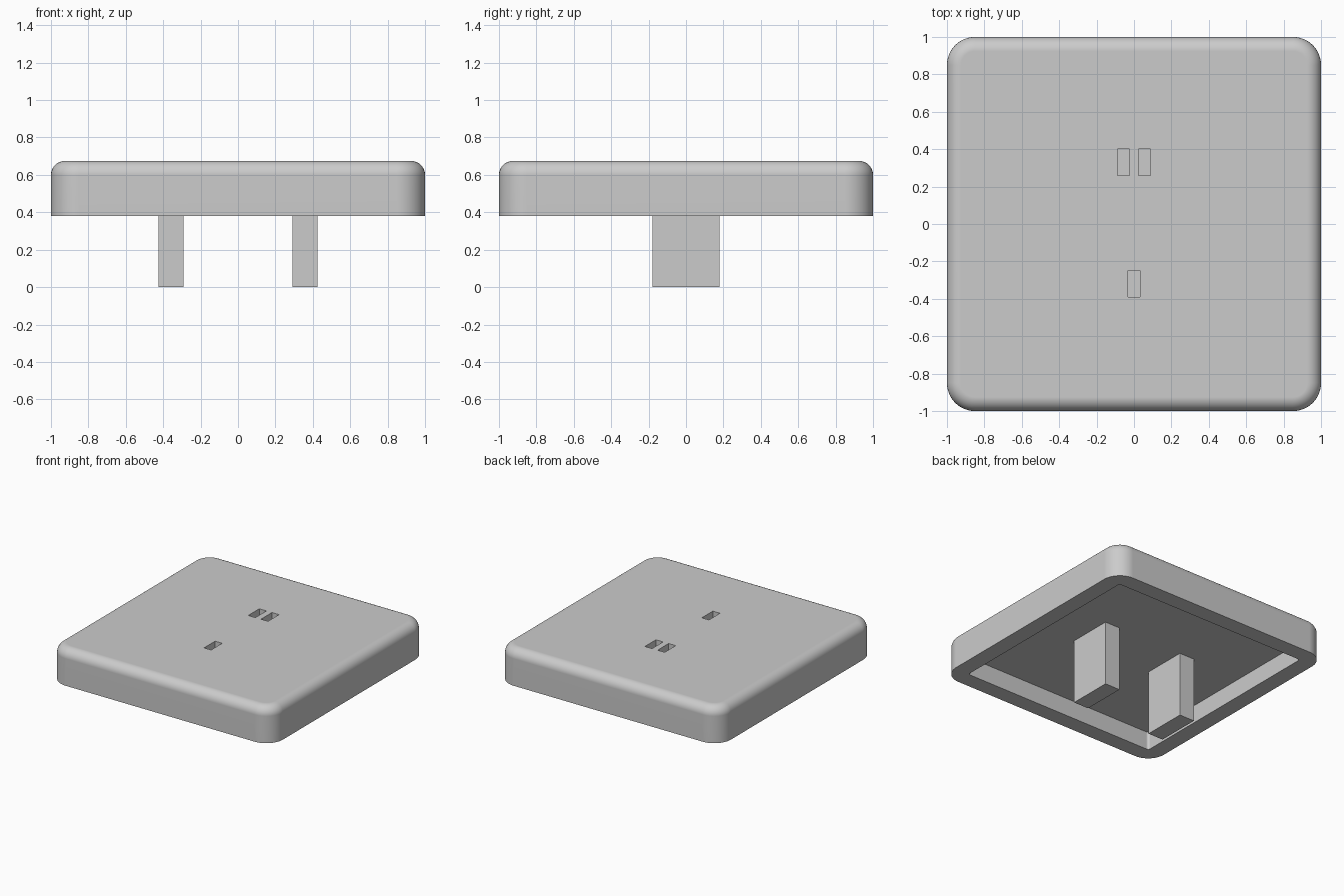
import bpy
import bmesh
import math

if "Cube" in bpy.data.objects:
    bpy.data.objects.remove(bpy.data.objects["Cube"], do_unlink=True)

# Levels of the plate, its recess and its slots
PLATE_BOTTOM, PLATE_TOP = 0.38, 0.675
CEILING = 0.525
SLOT_DEPTH = 0.1

grey = bpy.data.materials.new("plain grey")
grey.use_nodes = True
colour = (0.6, 0.6, 0.6, 1)
grey.diffuse_color = colour
grey.node_tree.nodes["Principled BSDF"].inputs["Base Color"].default_value = colour


def round_edges(bm, edges, radius, segments):
    bmesh.ops.bevel(bm, geom=edges, offset=radius, offset_type='OFFSET',
                    segments=segments, profile=0.5, affect='EDGES', clamp_overlap=True)


def box(name, low, high, corner=0, top_round=0):
    """Box between two corners, with optional rounded uprights and top rim."""
    bm = bmesh.new()
    bmesh.ops.create_cube(bm, size=1)
    for v in bm.verts:
        v.co = [(a + b) / 2 + c * (b - a) for a, b, c in zip(low, high, v.co)]
    if corner:
        uprights = [e for e in bm.edges if abs(e.verts[0].co.z - e.verts[1].co.z) > 0.01]
        round_edges(bm, uprights, corner, 12)
    if top_round:
        rim = [e for e in bm.edges if all(v.co.z > high[2] - 0.001 for v in e.verts)]
        round_edges(bm, rim, top_round, 8)
    bmesh.ops.recalc_face_normals(bm, faces=bm.faces)
    mesh = bpy.data.meshes.new(name)
    bm.to_mesh(mesh)
    bm.free()
    mesh.materials.append(grey)
    obj = bpy.data.objects.new(name, mesh)
    bpy.context.collection.objects.link(obj)
    return obj


def activate(obj):
    bpy.ops.object.select_all(action='DESELECT')
    obj.select_set(True)
    bpy.context.view_layer.objects.active = obj


def cut(target, cutter):
    cutter.hide_render = True
    mod = target.modifiers.new("cut", 'BOOLEAN')
    mod.operation = 'DIFFERENCE'
    mod.solver = 'EXACT'
    mod.object = cutter
    activate(target)
    bpy.ops.object.modifier_apply(modifier=mod.name)
    bpy.data.objects.remove(cutter, do_unlink=True)


# Plate with rounded corners and a softened top rim
plate = box("plate", (-1, -1, PLATE_BOTTOM), (1, 1, PLATE_TOP), 0.15, 0.075)

# Recess in the underside
half = 0.867
cut(plate, box("recess_cutter", (-half, -half, PLATE_BOTTOM - 0.1), (half, half, CEILING), 0.02))

# Three blind slots in the top: a pair at the back, one at the front
for x, y in ((-0.057, 0.33), (0.057, 0.33), (0, -0.32)):
    cut(plate, box("slot_cutter", (x - 0.032, y - 0.071, PLATE_TOP - SLOT_DEPTH),
                   (x + 0.032, y + 0.071, PLATE_TOP + 0.1)))

# Smooth rounding with clean flat faces
activate(plate)
bpy.ops.object.shade_smooth_by_angle(angle=math.radians(30))
normals = plate.modifiers.new("flat faces", 'WEIGHTED_NORMAL')
normals.keep_sharp = True

# Two legs hanging from the recess ceiling
for name, side in (("left_leg", 1), ("right_leg", -1)):
    x = side * 0.358
    box(name, (x - 0.067, -0.18, 0), (x + 0.067, 0.18, CEILING))
